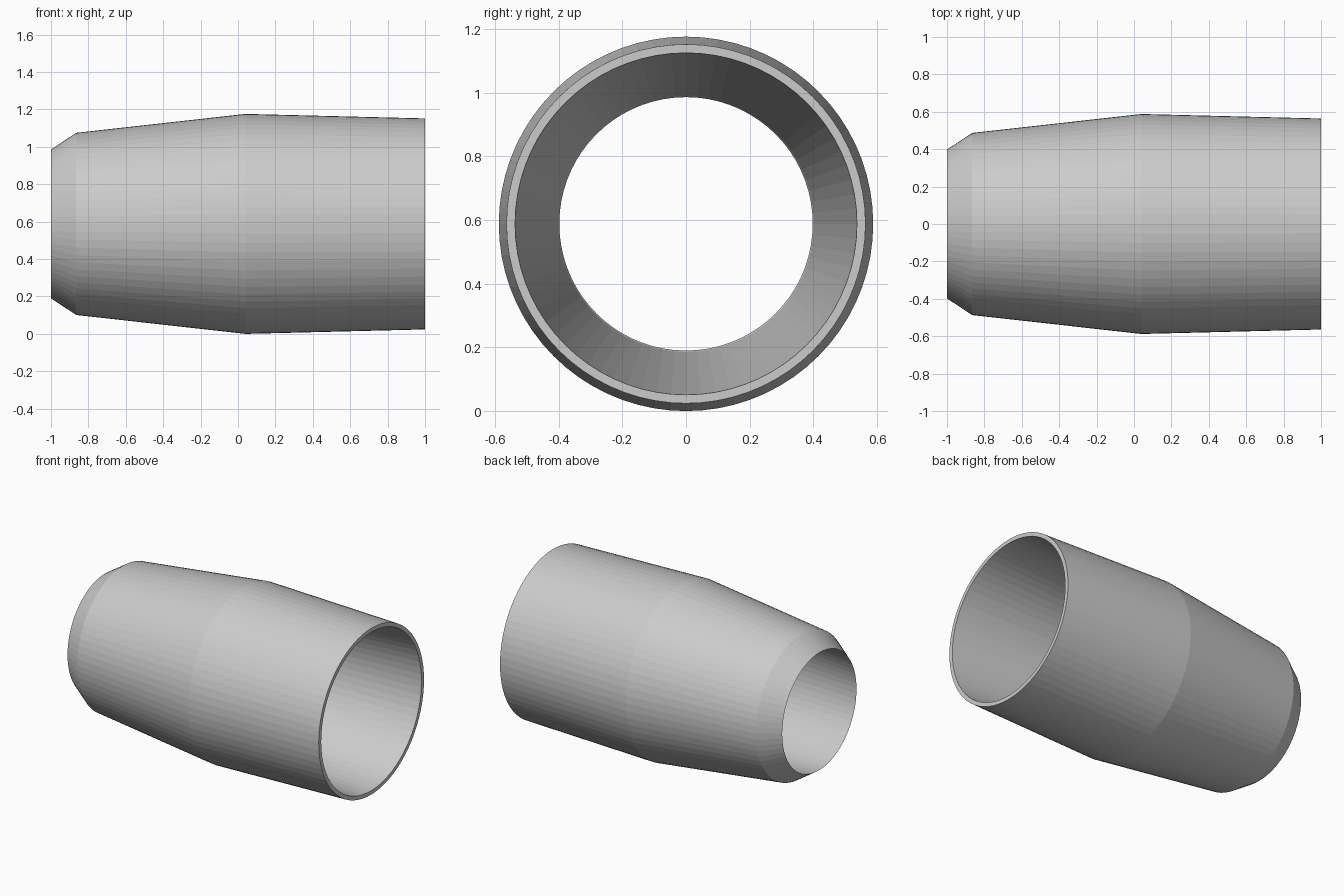
import bpy, bmesh
from math import cos, sin, tau

cube = bpy.data.objects.get("Cube")
if cube:
    bpy.data.objects.remove(cube, do_unlink=True)

SEGMENTS = 72
RADIUS = 0.588

# Closed wall section as (x, radius): outer skin, open rim, inner bore, thin lip
section = [(-1, 0.398), (-0.865, 0.487), (0.04, RADIUS), (1, 0.564),
           (1, 0.537), (-0.99, 0.402)]

# Plain grey finish
grey = bpy.data.materials.new("light grey")
grey.use_nodes = True
grey.diffuse_color = (0.6, 0.6, 0.6, 1)
grey.node_tree.nodes["Principled BSDF"].inputs["Base Color"].default_value = grey.diffuse_color

# Sweep the section around the x axis
bm = bmesh.new()
rings = []
for i in range(SEGMENTS):
    a = tau * i / SEGMENTS
    rings.append([bm.verts.new((x, r * cos(a), RADIUS + r * sin(a))) for x, r in section])
for i, ring in enumerate(rings):
    following = rings[(i + 1) % SEGMENTS]
    for j in range(len(section)):
        k = (j + 1) % len(section)
        bm.faces.new((ring[j], ring[k], following[k], following[j]))
bmesh.ops.recalc_face_normals(bm, faces=bm.faces)

mesh = bpy.data.meshes.new("tapered_sleeve")
bm.to_mesh(mesh)
bm.free()
mesh.materials.append(grey)
sleeve = bpy.data.objects.new("tapered_sleeve", mesh)
bpy.context.collection.objects.link(sleeve)
